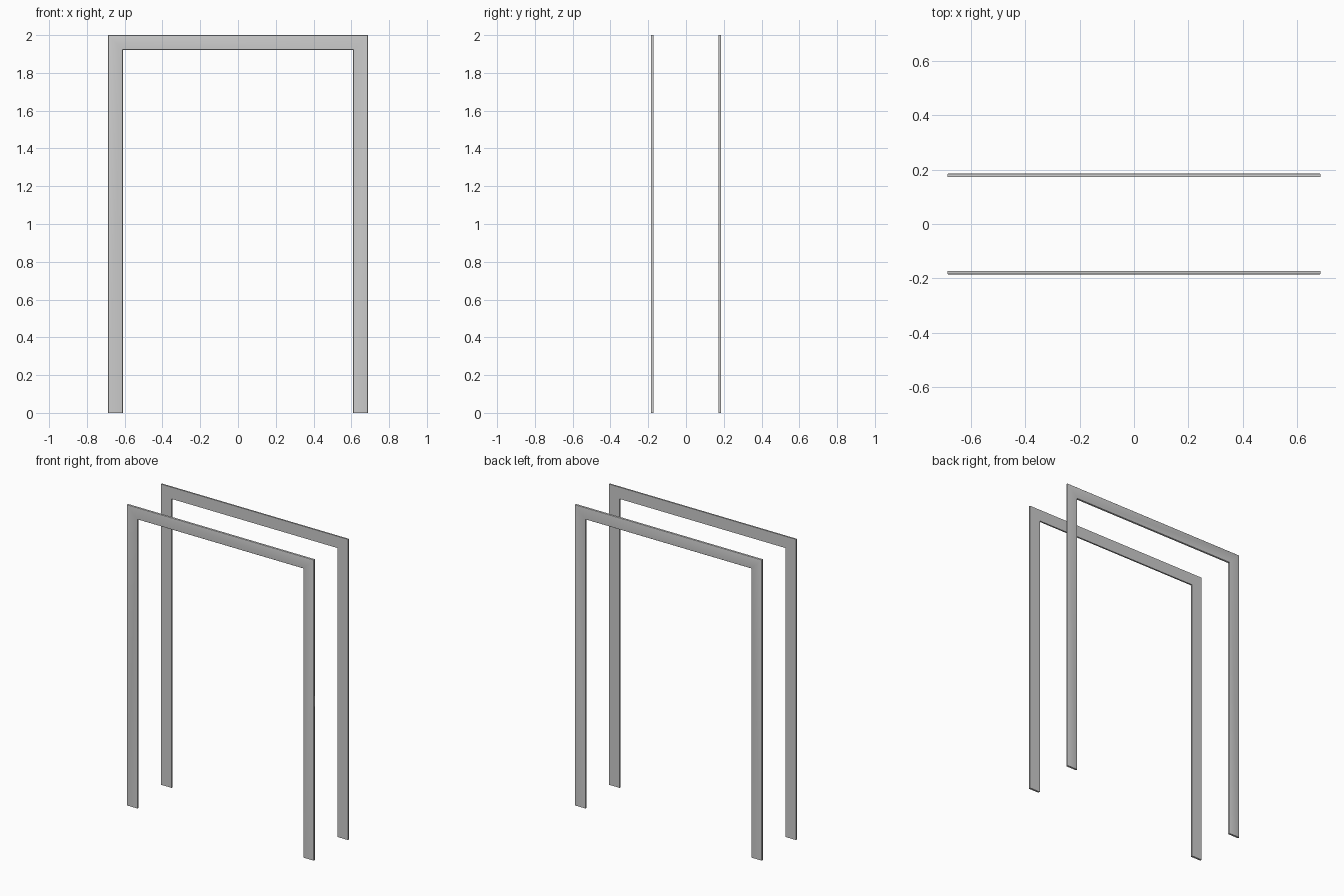
import bpy, bmesh, math

if "Cube" in bpy.data.objects:
    bpy.data.objects.remove(bpy.data.objects["Cube"])

HALF, TOP = 0.688, 2.0      # outer half width and height
WIDTH = 0.078               # face width of the trim
BACK, FACE = 0.173, 0.186   # wall side and room side distance from centre
R = 0.004                   # rounding of the room-side edges

# Cross-section: (inset from outer edge, distance from centre)
profile = [(0, BACK)]
for i in range(4):
    a = math.radians(30 * i)
    profile.append((R - R * math.cos(a), FACE - R + R * math.sin(a)))
for i in range(4):
    a = math.radians(90 - 30 * i)
    profile.append((WIDTH - R + R * math.cos(a), FACE - R + R * math.sin(a)))
profile.append((WIDTH, BACK))


def casing(name, side):
    """Sweep the trim profile up, across and down with mitred corners."""
    bm = bmesh.new()
    rings = []
    for sx, top in ((-1, False), (-1, True), (1, True), (1, False)):
        rings.append([bm.verts.new((sx * (HALF - d), side * y, TOP - d if top else 0))
                      for d, y in profile])
    n = len(profile)
    for a, b in zip(rings, rings[1:]):
        for i in range(n):
            j = (i + 1) % n
            bm.faces.new((a[i], a[j], b[j], b[i]))
    bm.faces.new(rings[0])
    bm.faces.new(rings[-1])
    bmesh.ops.recalc_face_normals(bm, faces=bm.faces)
    mesh = bpy.data.meshes.new(name)
    bm.to_mesh(mesh)
    bm.free()
    ob = bpy.data.objects.new(name, mesh)
    bpy.context.collection.objects.link(ob)
    bpy.ops.object.select_all(action='DESELECT')
    ob.select_set(True)
    bpy.context.view_layer.objects.active = ob
    bpy.ops.object.shade_smooth_by_angle(angle=math.radians(35))


# Door trim on both sides of the wall
casing("front_door_casing", -1)
casing("back_door_casing", 1)
